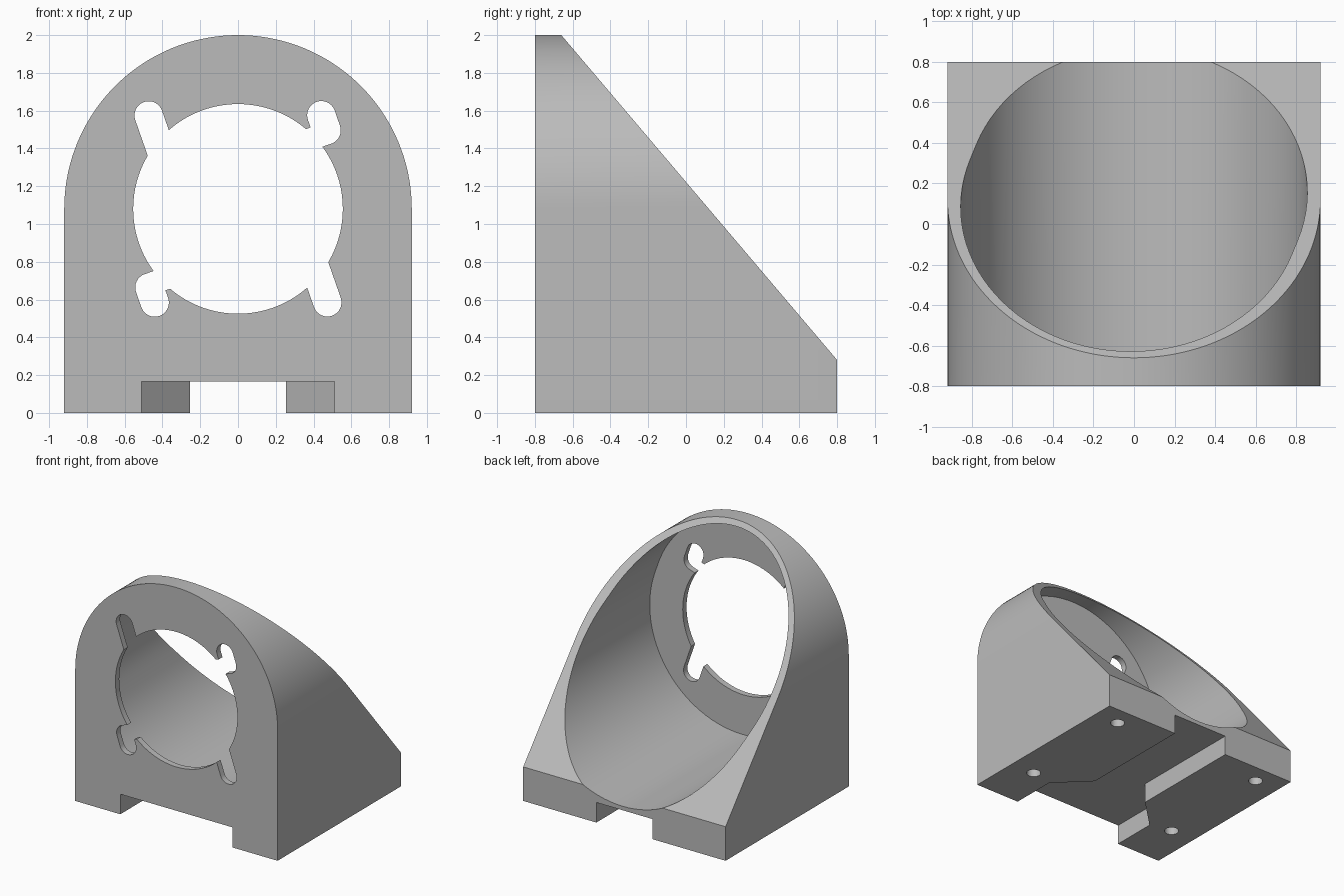
import bpy, bmesh, math
from mathutils import Vector

if "Cube" in bpy.data.objects:
    bpy.data.objects.remove(bpy.data.objects["Cube"], do_unlink=True)

HALF_W, HALF_D, AXIS_Z = 0.92, 0.80, 1.08
PLATE = 0.05                      # front plate thickness
TILT = Vector((0.33, -0.944))     # direction of the adjustment slots
ACROSS = Vector((0.944, 0.33))

grey = bpy.data.materials.new("plain grey")
grey.use_nodes = True
grey.diffuse_color = (0.5, 0.5, 0.5, 1)
grey.node_tree.nodes["Principled BSDF"].inputs["Base Color"].default_value = (0.5, 0.5, 0.5, 1)


def arc(centre, r, start, end, n):
    return [Vector(centre) + r * Vector((math.cos(t), math.sin(t)))
            for t in (start + (end - start) * i / n for i in range(n + 1))]


def circle(centre, r, n=96):
    return arc(centre, r, 0, math.tau, n)[:-1]


def capsule(p, q, r, n=16):
    """Outline swept by a circle moving from p to q."""
    p, q = Vector(p), Vector(q)
    a = math.atan2(q.y - p.y, q.x - p.x)
    h = math.pi / 2
    return arc(q, r, a - h, a + h, n) + arc(p, r, a + h, a + 3 * h, n)


def prism(name, outline, lo, hi, axis="Y"):
    """Extrude an outline: (x, z) along Y or (x, y) along Z."""
    def place(p, d):
        return (p[0], d, p[1]) if axis == "Y" else (p[0], p[1], d)
    bm = bmesh.new()
    a = [bm.verts.new(place(p, lo)) for p in outline]
    b = [bm.verts.new(place(p, hi)) for p in outline]
    bm.faces.new(a)
    bm.faces.new(b)
    for i in range(len(a)):
        j = (i + 1) % len(a)
        bm.faces.new((a[i], a[j], b[j], b[i]))
    bmesh.ops.recalc_face_normals(bm, faces=bm.faces)
    mesh = bpy.data.meshes.new(name)
    bm.to_mesh(mesh)
    bm.free()
    mesh.materials.append(grey)
    obj = bpy.data.objects.new(name, mesh)
    bpy.context.collection.objects.link(obj)
    return obj


def turned(outline):
    """Half turn about the bore axis."""
    return [(-p[0], 2 * AXIS_Z - p[1]) for p in outline]


# Arched block
outline = [(-HALF_W, 0), (HALF_W, 0)] + arc((0, AXIS_Z), HALF_W, 0, math.pi, 72)
body = prism("mount_body", outline, -HALF_D, HALF_D)

# Sloping back
bm = bmesh.new()
bm.from_mesh(body.data)
cut = bmesh.ops.bisect_plane(bm, geom=bm.verts[:] + bm.edges[:] + bm.faces[:],
                             plane_co=(0, -0.66, 2), plane_no=(0, 1.72, 1.46),
                             clear_outer=True)
rim = [e for e in cut["geom_cut"] if isinstance(e, bmesh.types.BMEdge)]
bmesh.ops.holes_fill(bm, edges=rim, sides=0)
bmesh.ops.recalc_face_normals(bm, faces=bm.faces)
bm.to_mesh(body.data)
bm.free()

cutters = []

# Main bore, slightly elongated along the slot direction
mid = Vector((0, AXIS_Z))
cutters.append(prism("bore_cutter", capsule(mid - TILT * 0.045, mid + TILT * 0.045, 0.84, 48),
                     -HALF_D + PLATE, 1))

# Front opening with long slots, and hooked slots on the other diagonal
long_end = Vector((-0.473, 1.575))
hook_a = Vector((0.441, 1.576))
hook_b = hook_a + TILT * 0.085
edge = hook_b + TILT * 0.0745
neck = [edge, edge - TILT * 0.117, edge - TILT * 0.117 - ACROSS * 0.15, edge - ACROSS * 0.15]
front_shapes = [circle(mid, 0.555)]
for shape in (capsule(long_end, long_end + TILT * 0.25, 0.075),
              capsule(hook_a, hook_b, 0.075), neck):
    front_shapes += [shape, turned(shape)]
for shape in front_shapes:
    cutters.append(prism("front_cutter", shape, -1, -0.7))

# Stepped channel under the base
side = [(0.51, -1), (0.51, -0.42), (0.255, -0.17), (0.255, 1)]
channel = side + [(-x, y) for x, y in reversed(side)]
cutters.append(prism("channel_cutter", channel, -0.1, 0.165, "Z"))

# Blind screw holes in the base
for x in (-0.70, 0.70):
    for y in (-0.38, 0.635):
        cutters.append(prism("screw_hole_cutter", circle((x, y), 0.055, 32), -0.1, 0.25, "Z"))

bpy.ops.object.select_all(action="DESELECT")
bpy.context.view_layer.objects.active = body
body.select_set(True)
for cutter in cutters:
    cutter.hide_render = True
    mod = body.modifiers.new("cut", "BOOLEAN")
    mod.operation, mod.solver, mod.object = "DIFFERENCE", "EXACT", cutter
    bpy.ops.object.modifier_apply(modifier=mod.name)
    bpy.data.objects.remove(cutter, do_unlink=True)

bpy.ops.object.shade_smooth_by_angle(angle=math.radians(30))
